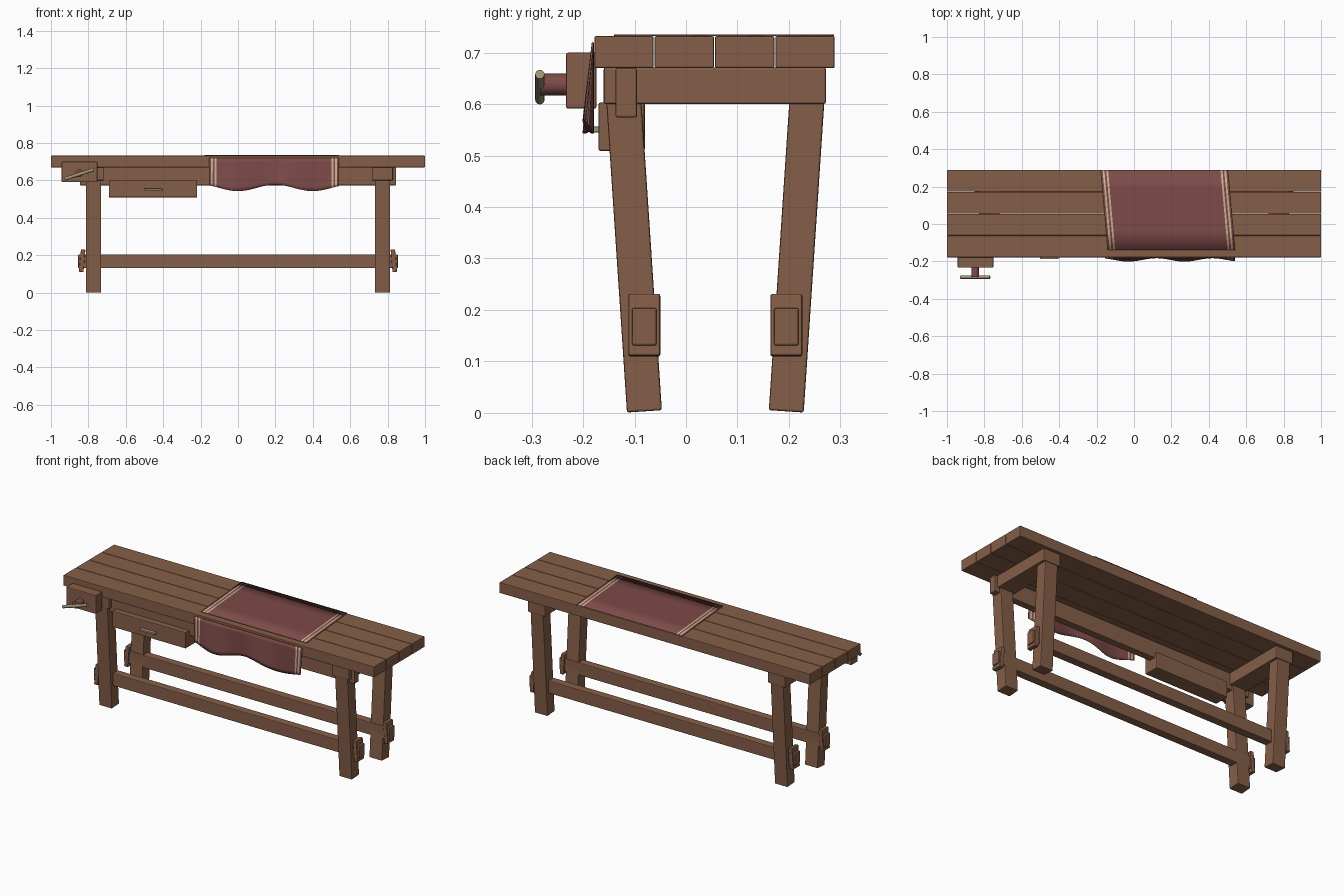
import bpy, bmesh, math
from mathutils import Matrix, Vector

if "Cube" in bpy.data.objects:
    bpy.data.objects.remove(bpy.data.objects["Cube"], do_unlink=True)


def material(name, rgb):
    m = bpy.data.materials.new(name)
    m.use_nodes = True
    m.diffuse_color = (*rgb, 1)
    m.node_tree.nodes["Principled BSDF"].inputs["Base Color"].default_value = (*rgb, 1)
    return m


WOOD = material("brown_wood", (0.235, 0.114, 0.065))
CLOTH = material("red_cloth", (0.205, 0.07, 0.065))
CREAM = material("cream_stripe", (0.58, 0.42, 0.27))
METAL = material("dull_brass", (0.36, 0.30, 0.19))


def add(name, bm, *mats):
    me = bpy.data.meshes.new(name)
    bm.to_mesh(me)
    bm.free()
    ob = bpy.data.objects.new(name, me)
    bpy.context.collection.objects.link(ob)
    for m in mats:
        me.materials.append(m)
    return ob


def box(name, lo, hi, mat=WOOD, bevel=0.004, rot=(0, 0, 0)):
    lo, hi = Vector(lo), Vector(hi)
    bm = bmesh.new()
    bmesh.ops.create_cube(bm, size=1, matrix=Matrix.Diagonal((*(hi - lo), 1)))
    ob = add(name, bm, mat)
    ob.location = (lo + hi) / 2
    ob.rotation_euler = rot
    if bevel:
        b = ob.modifiers.new("soft_edges", "BEVEL")
        b.width, b.segments = bevel, 2
    return ob


def rod(name, a, b, radius, mat, sides=16):
    a, b = Vector(a), Vector(b)
    bm = bmesh.new()
    turn = (b - a).to_track_quat("Z", "Y").to_matrix().to_4x4()
    bmesh.ops.create_cone(bm, cap_ends=True, segments=sides, radius1=radius, radius2=radius,
                          depth=(b - a).length, matrix=Matrix.Translation((a + b) / 2) @ turn)
    for f in bm.faces:
        f.smooth = len(f.verts) == 4
    return add(name, bm, mat)


def sheet(name, point, cols, rows, thickness):
    """Cloth grid with two cream stripes along each side."""
    bm = bmesh.new()
    grid = [[bm.verts.new(point(i / cols, j / rows)) for i in range(cols + 1)]
            for j in range(rows + 1)]
    for j in range(rows):
        for i in range(cols):
            f = bm.faces.new((grid[j][i], grid[j][i + 1], grid[j + 1][i + 1], grid[j + 1][i]))
            f.material_index = int(min(i, cols - 1 - i) in (1, 3))
            f.smooth = True
    ob = add(name, bm, CLOTH, CREAM)
    s = ob.modifiers.new("thickness", "SOLIDIFY")
    s.thickness, s.offset = thickness, 0
    return ob


# Table top planks
pitch = 0.1172
for n in range(4):
    y = -0.178 + n * pitch
    box(f"top_plank_{n + 1}", (-1, y, 0.67), (1, y + pitch - 0.002, 0.732), bevel=0.003)

# Front apron
box("front_apron", (-0.845, -0.137, 0.574), (0.845, -0.095, 0.67))

MID = 0.057
LEAN = math.radians(3.8)
for sx, side in ((1, "left"), (-1, "right")):
    # Crossbeam under the top
    x = sx * 0.773
    box(f"{side}_crossbeam", (x - 0.055, -0.16, 0.6), (x + 0.055, 0.272, 0.671))
    for sy, end in ((-1, "front"), (1, "back")):
        # Splayed leg
        y = MID + sy * 0.159
        box(f"{end}_{side}_leg", (x - 0.041, y - 0.034, 0.0023), (x + 0.041, y + 0.034, 0.642),
            rot=(-sy * LEAN, 0, 0))
        # Wedge locking the stretcher
        y = MID + sy * 0.138
        wx = sx * 0.833
        box(f"{end}_{side}_wedge", (wx - 0.012, y - 0.031, 0.11), (wx + 0.012, y + 0.031, 0.231),
            rot=(0, -sx * math.radians(5), 0))

# Long stretchers with through tenons
for sy, end in ((-1, "front"), (1, "back")):
    y = MID + sy * 0.138
    box(f"{end}_stretcher", (-0.855, y - 0.024, 0.131), (0.855, y + 0.024, 0.204))

# Drawer and its pull
box("drawer", (-0.69, -0.17, 0.509), (-0.218, -0.08, 0.603))
box("drawer_pull", (-0.503, -0.188, 0.545), (-0.405, -0.168, 0.556), METAL, 0.002)

# Vise
box("vise_jaw", (-0.943, -0.233, 0.591), (-0.752, -0.174, 0.7))
rod("vise_screw", (-0.849, -0.284, 0.638), (-0.849, -0.23, 0.638), 0.021, CLOTH)
rod("vise_handle", (-0.927, -0.284, 0.608), (-0.771, -0.284, 0.658), 0.009, METAL)

# Cloth runner lying skewed on the top
sheet("cloth_top", lambda u, v: (-0.14 + 0.68 * u - 0.038 * v, -0.14 + 0.428 * v, 0.734),
      69, 4, 0.003)


# Wavy front drape
def drape(u, v):
    x = -0.155 + 0.695 * u
    bottom = 0.56 - 0.017 * math.cos(math.tau * x / 0.4)
    wave = 0.5 + 0.5 * math.cos(math.tau * (x + 0.03) / 0.3)
    return x, -0.181 - 0.018 * (1 - v) * wave, bottom + (0.72 - bottom) * v


sheet("cloth_drape", drape, 69, 8, 0.004)
